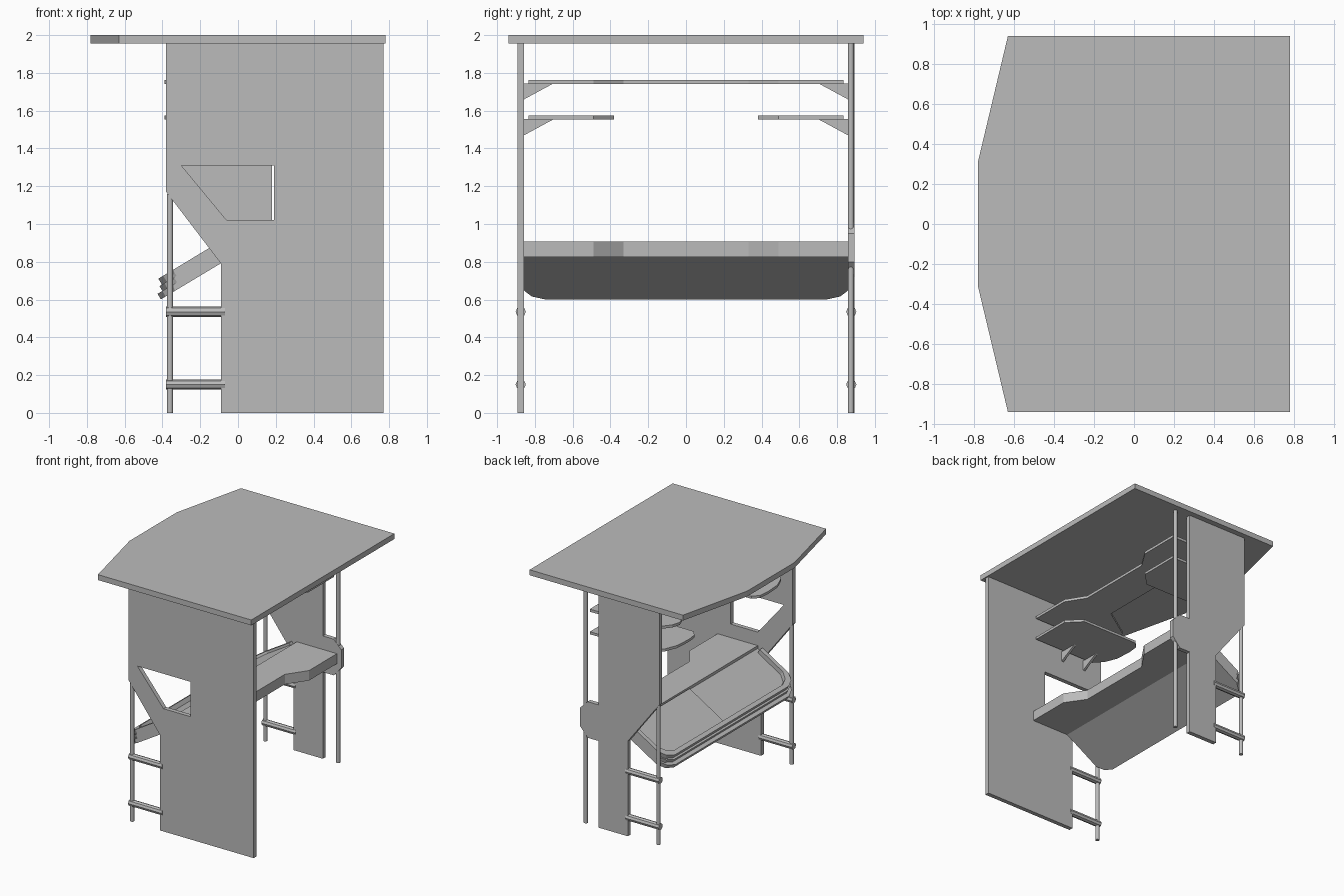
import bpy, bmesh, math
from mathutils import Vector

if "Cube" in bpy.data.objects:
    bpy.data.objects.remove(bpy.data.objects["Cube"], do_unlink=True)

grey = bpy.data.materials.new("plain grey")
grey.use_nodes = True
grey.diffuse_color = (0.5, 0.5, 0.5, 1)
grey.node_tree.nodes["Principled BSDF"].inputs["Base Color"].default_value = (0.5, 0.5, 0.5, 1)


def prism(name, points, offset):
    """Extrude a flat outline of 3D points along an offset vector."""
    bm = bmesh.new()
    face = bm.faces.new([bm.verts.new(p) for p in points])
    ext = bmesh.ops.extrude_face_region(bm, geom=[face])
    moved = [v for v in ext["geom"] if isinstance(v, bmesh.types.BMVert)]
    bmesh.ops.translate(bm, verts=moved, vec=Vector(offset))
    if not any(len(f.verts) == len(points) and f is face for f in bm.faces):
        bm.faces.new([v for v in bm.verts if v not in moved])
    bmesh.ops.recalc_face_normals(bm, faces=bm.faces)
    mesh = bpy.data.meshes.new(name)
    bm.to_mesh(mesh)
    bm.free()
    mesh.materials.append(grey)
    obj = bpy.data.objects.new(name, mesh)
    bpy.context.collection.objects.link(obj)
    return obj


def flat(name, outline, z0, z1):
    return prism(name, [(x, y, z0) for x, y in outline], (0, 0, z1 - z0))


def upright(name, outline, y0, y1):
    return prism(name, [(x, y0, z) for x, z in outline], (0, y1 - y0, 0))


def mirrored(half):
    """Complete an outline that is symmetric about y = 0."""
    return half + [(x, -y) for x, y in reversed(half)]


def rod(name, start, end, radius, sides):
    start, end = Vector(start), Vector(end)
    axis = end - start
    bpy.ops.mesh.primitive_cylinder_add(
        vertices=sides, radius=radius, depth=axis.length, location=(start + end) / 2,
        rotation=axis.to_track_quat("Z", "Y").to_euler())
    obj = bpy.context.object
    obj.name = name
    obj.data.materials.append(grey)
    bpy.ops.object.shade_smooth_by_angle(angle=math.radians(35))
    return obj


INNER, OUTER, ROOF = 0.857, 0.893, 1.955

# Roof with a pointed side
flat("roof", mirrored([(0.78, -0.94), (-0.63, -0.94), (-0.78, -0.31)]), ROOF, 2.0)

# Front wall with a slanted window
wall_edge = [(-0.38, ROOF), (-0.38, 1.17), (-0.09, 0.79), (-0.09, 0)]
front_wall = upright("front_wall", wall_edge + [(0.77, 0), (0.77, ROOF)], -OUTER, -INNER)
cutter = upright("window_cutter", [(-0.3, 1.31), (0.19, 1.31), (0.19, 1.02), (-0.06, 1.02)], -1, -0.7)
cutter.hide_render = True
cut = front_wall.modifiers.new("window", "BOOLEAN")
cut.operation, cut.solver, cut.object = "DIFFERENCE", "EXACT", cutter
bpy.context.view_layer.objects.active = front_wall
bpy.ops.object.modifier_apply(modifier="window")
bpy.data.objects.remove(cutter, do_unlink=True)

# Narrow back wall with a rounded lug around the back pole
lug = [(0.18, 0.72), (0.28, 0.72), (0.35, 0.8), (0.35, 0.95), (0.28, 1.02), (0.18, 1.02)]
upright("back_wall", wall_edge + [(0.18, 0)] + lug + [(0.18, ROOF)], INNER, OUTER)

# Posts and step rungs
rod("back_pole", (0.31, 0.873, 0), (0.31, 0.873, ROOF), 0.016, 16)
for side, y in (("front", -0.875), ("back", 0.875)):
    rod(side + "_post", (-0.36, y, 0), (-0.36, y, 1.16), 0.016, 16)
    for level, z in (("low", 0.15), ("high", 0.535)):
        rod(f"{side}_{level}_rung", (-0.38, y, z), (-0.07, y, z), 0.027, 8)

# Flat desk, recessed along its open edge
recess = [(0.31, -INNER), (0.31, -0.49), (0.2, -0.33)]
flat("desk_top", mirrored([(-0.06, -INNER)] + recess), 0.825, 0.908)

# Sloping board: u runs down the slope, n is the height above its surface
tilt = math.radians(31)
down = Vector((-math.cos(tilt), 0, -math.sin(tilt)))
normal = Vector((-math.sin(tilt), 0, math.cos(tilt)))
origin = Vector((-0.06, 0, 0.885))


def sloped(name, outline, n0, n1):
    pts = [origin + down * u + Vector((0, y, 0)) + normal * n0 for u, y in outline]
    return prism(name, pts, normal * (n1 - n0))


def tray(end, width, start=0.0):
    return [(start, -width), (end - 0.09, -width), (end - 0.03, -width + 0.04), (end, -width + 0.11)]


sloped("slope_underside", mirrored(tray(0.445, INNER)), -0.064, -0.03)
sloped("slope_board", mirrored(tray(0.415, INNER)), -0.03, 0)
outer, inner = mirrored(tray(0.4, INNER, 0.03)), mirrored(tray(0.365, 0.82, 0.03))
sloped("slope_rim", outer + inner[::-1], 0, 0.037)
sloped("slope_half_panel", [(0, 0.05), (0.36, 0.05), (0.36, 0.72), (0.3, 0.815), (0, 0.815)], 0, 0.018)

# Upper shelf runs wall to wall, lower shelves are a mirrored pair
upper = [(-0.1, -0.4), (-0.37, -0.58), (-0.39, -0.64), (-0.37, -0.71), (-0.27, -0.835),
         (0.3, -0.835), (0.3, -0.49), (0.2, -0.33)]
flat("upper_shelf", mirrored(upper), 1.74, 1.762)
lower = [(0.3, -0.835), (0.3, -0.49), (0.19, -0.38), (-0.335, -0.38), (-0.38, -0.43),
         (-0.39, -0.52), (-0.38, -0.66), (-0.34, -0.76), (-0.27, -0.835)]
for side, s in (("front", 1), ("back", -1)):
    flat(side + "_lower_shelf", [(x, s * y) for x, y in lower], 1.553, 1.574)
    # Triangular brackets under both shelf levels
    for level, z in (("upper", 1.745), ("lower", 1.555)):
        for i, x in enumerate((0.0, -0.22)):
            tri = [(x, -s * 0.7, z), (x, -s * INNER, z), (x, -s * INNER, z - 0.085)]
            prism(f"{side}_{level}_bracket_{i + 1}", tri, (0.02, 0, 0))
